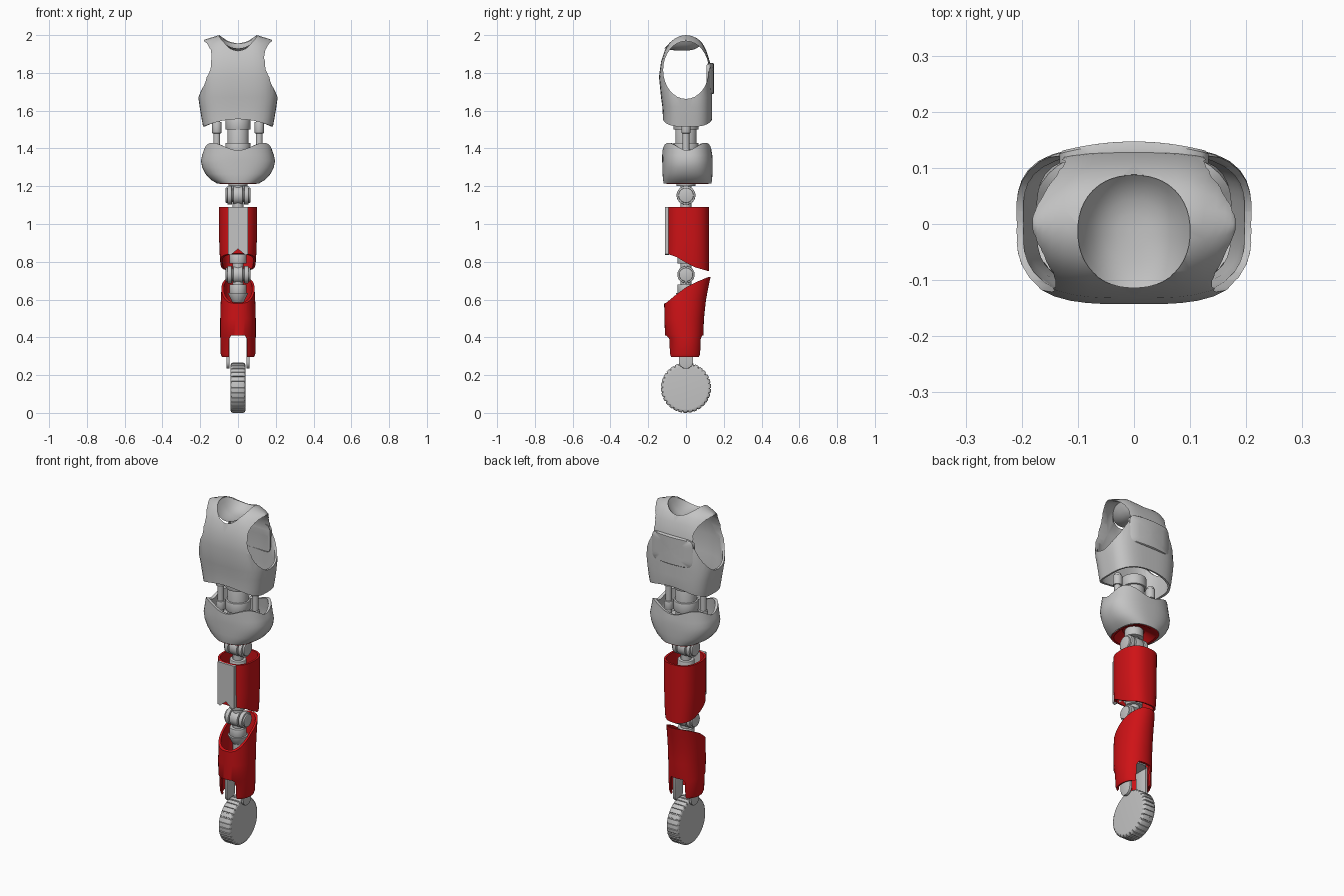
import bpy, bmesh, math
from mathutils import Vector, Matrix

if "Cube" in bpy.data.objects:
    bpy.data.objects.remove(bpy.data.objects["Cube"])


def material(name, rgb):
    m = bpy.data.materials.new(name)
    m.diffuse_color = (*rgb, 1)
    m.use_nodes = True
    m.node_tree.nodes["Principled BSDF"].inputs["Base Color"].default_value = m.diffuse_color
    return m


GREY = material("light grey", (0.55, 0.55, 0.55))
RED = material("red", (0.62, 0.006, 0.008))


def add(name, bm, mat):
    bmesh.ops.recalc_face_normals(bm, faces=bm.faces)
    me = bpy.data.meshes.new(name)
    bm.to_mesh(me)
    bm.free()
    me.materials.append(mat)
    ob = bpy.data.objects.new(name, me)
    bpy.context.collection.objects.link(ob)
    return ob


def activate(ob):
    bpy.ops.object.select_all(action='DESELECT')
    ob.select_set(True)
    bpy.context.view_layer.objects.active = ob


def smooth(ob, angle=35):
    activate(ob)
    bpy.ops.object.shade_smooth_by_angle(angle=math.radians(angle))
    return ob


def modify(ob, kind, **settings):
    activate(ob)
    mod = ob.modifiers.new(kind.lower(), kind)
    for key, value in settings.items():
        setattr(mod, key, value)
    bpy.ops.object.modifier_apply(modifier=mod.name)


def cut(ob, cutter):
    cutter.hide_render = True
    modify(ob, 'BOOLEAN', object=cutter, operation='DIFFERENCE', solver='EXACT')
    bpy.data.objects.remove(cutter)


def oval(z, hx, y0, y1, n=2.0, count=48):
    """Squarish oval ring at height z."""
    pts = []
    for i in range(count):
        a = 2 * math.pi * i / count
        c, s = math.cos(a), math.sin(a)
        r = (abs(c) ** n + abs(s) ** n) ** (-1 / n)
        pts.append(Vector((hx * r * c, (y0 + y1) / 2 + (y1 - y0) / 2 * r * s, z)))
    return pts


def loft(name, rings, mat, caps=(False, False), wrap=False):
    bm = bmesh.new()
    vs = [[bm.verts.new(p) for p in ring] for ring in rings]
    k = len(vs[0])
    for a, b in list(zip(vs, vs[1:])) + ([(vs[-1], vs[0])] if wrap else []):
        for i in range(k):
            bm.faces.new((a[i], a[(i + 1) % k], b[(i + 1) % k], b[i]))
    for flag, ring in zip(caps, (vs[0], vs[-1])):
        if flag:
            bm.faces.new(ring)
    bmesh.ops.remove_doubles(bm, verts=bm.verts, dist=1e-5)
    return add(name, bm, mat)


def prism(name, pts, axis, lo, hi, mat):
    """Extrude 2D points along x (points are y,z) or y (points are x,z)."""
    make = (lambda p, t: Vector((t, *p))) if axis == 'x' else (lambda p, t: Vector((p[0], t, p[1])))
    return loft(name, [[make(p, t) for p in pts] for t in (lo, hi)], mat, (True, True))


def cylinder(name, r, depth, loc, axis='z', bevel=0.004, mat=GREY, r2=None):
    bm = bmesh.new()
    rot = Matrix.Rotation(math.pi / 2, 4, 'Y') if axis == 'x' else Matrix()
    bmesh.ops.create_cone(bm, cap_ends=True, segments=32, radius1=r, radius2=r2 or r,
                          depth=depth, matrix=Matrix.Translation(loc) @ rot)
    ob = add(name, bm, mat)
    if bevel:
        modify(ob, 'BEVEL', width=bevel, segments=2, limit_method='ANGLE')
    return smooth(ob)


def ellipse(cy, cz, hy, hz, count=32):
    return [(cy + hy * math.cos(2 * math.pi * i / count), cz + hz * math.sin(2 * math.pi * i / count))
            for i in range(count)]


# Torso shell: arched loft, with arm and neck openings
rings = []
for z, hx, y0, y1 in [(1.515, .185, -.122, .137), (1.56, .193, -.122, .138), (1.62, .203, -.125, .138),
                      (1.67, .21, -.132, .138), (1.78, .206, -.143, .138), (1.86, .197, -.132, .126),
                      (1.92, .189, -.112, .107), (1.96, .184, -.088, .085), (1.983, .182, -.06, .06),
                      (1.996, .181, -.03, .03), (2.0, .18, 0, 0)]:
    ring = oval(z, hx, y0, y1, 3.3)
    for p in ring:
        if z < 1.52:
            p.z += .04 * (1 - (p.x / hx) ** 2)
        if z > 1.9:
            p.z -= .025 * max(0, (abs(p.x) - .1) / .08)
    rings.append(ring)
torso = loft("torso_shell", rings, GREY)
modify(torso, 'SOLIDIFY', thickness=.012, offset=-1)
cut(torso, prism("arm_cutter", ellipse(0, 1.815, .121, .153), 'x', -.4, .4, GREY))
cut(torso, loft("neck_cutter", [oval(z, .1, -.113, .087, 2.2) for z in (1.88, 2.1)], GREY, (True, True)))
smooth(torso, 40)

# Neck dish closing the collar
rings = []
for s in (1, .9, .75, .55, .3, .08):
    ring = oval(0, .101 * s, -.013 - .101 * s, -.013 + .101 * s, 2.2)
    for p in ring:
        rim = 1.995 - 5 * ((p.y + .013) / s - .013) ** 2
        p.z = 1.918 + (rim - 1.918) * s ** 3
    rings.append(ring)
smooth(loft("neck_dish", rings, GREY, (False, True)), 60)

# Raised back panel that follows the curve of the shell
rings = []
for s, lift in ((1, -.012), (1, .006), (.96, .01), (.6, .01), (.3, .01), (.05, .01)):
    ring = oval(0, .133 * s, -.082 * s, .082 * s, 7)
    rings.append([Vector((p.x, .137 + lift - 1.0 * p.x ** 2, 1.77 + p.y)) for p in ring])
smooth(loft("back_panel", rings, GREY, (False, True)), 40)

# Waist column and side rods
cylinder("waist_column", .056, .25, (0, 0, 1.4))
cylinder("waist_collar_top", .066, .06, (0, 0, 1.53))
cylinder("waist_collar_bottom", .066, .06, (0, 0, 1.40))
for side in (-1, 1):
    cylinder("waist_rod", .018, .26, (side * .112, 0, 1.42), bevel=0)
    cylinder("rod_sleeve", .025, .06, (side * .112, 0, 1.51))
    cylinder("rod_foot", .026, .05, (side * .112, 0, 1.37))

# Pelvis bowl with a wavy rim
rings = []
for z, hx, y0, y1 in [(1.215, .112, -.118, .135), (1.235, .145, -.122, .138), (1.265, .172, -.124, .14),
                      (1.30, .19, -.125, .141), (1.335, .196, -.126, .141), (1.365, .19, -.126, .139),
                      (1.39, .18, -.124, .135)]:
    ring = oval(z, hx, y0, y1, 2.5)
    if z == 1.39:
        for i, p in enumerate(ring):
            p.z += .04 * math.sin(4 * math.pi * i / 48) ** 2
    rings.append(ring)
pelvis = loft("pelvis_bowl", rings, GREY)
modify(pelvis, 'SOLIDIFY', thickness=.016, offset=-1)
smooth(pelvis, 45)
smooth(loft("pelvis_floor", [oval(1.295, .178, -.113, .128, 2.5), oval(1.285, .05, -.05, .05)],
            GREY, (False, True)))
# Red lining under the pelvis
smooth(loft("pelvis_lining", [oval(1.213, .111, -.117, .134, 2.5), oval(1.213, .098, -.104, .12, 2.5),
                              oval(1.25, .06, -.06, .06)], RED, (False, True)))


def joint(label, z, r):
    """Hinge: hub, flanges, end caps and the necks above and below."""
    cylinder(label + "_axle", r * .72, .12, (0, 0, z), 'x', 0)
    cylinder(label + "_hub", r, .052, (0, 0, z), 'x')
    for side in (-1, 1):
        cylinder(label + "_flange", r, .024, (side * .044, 0, z), 'x')
        cylinder(label + "_cap", r * .8, .012, (side * .06, 0, z), 'x')
    for s in (-1, 1):
        cylinder(label + "_neck", .028, .07, (0, 0, z + s * .055), bevel=0)


joint("hip", 1.152, .05)
cylinder("hip_socket", .05, .05, (0, 0, 1.225))
cylinder("thigh_core", .045, .16, (0, 0, 1.0))
joint("knee", .732, .046)
cylinder("knee_socket_top", .045, .05, (0, 0, .815))
cylinder("thigh_shaft", .03, .16, (0, 0, .90), bevel=0)
cylinder("knee_socket_bottom", .045, .05, (0, 0, .655))
cylinder("knee_cone", .03, .05, (0, 0, .61), r2=.055)
cylinder("shin_shaft", .028, .16, (0, 0, .52), bevel=0)

# Thigh shell with a sloping lower edge
thigh = loft("thigh_shell", [oval(z, hx, -.104, .122, 2.5) for z, hx in
                             ((.72, .086), (.82, .096), (.92, .1), (1.09, .101))], RED)
modify(thigh, 'SOLIDIFY', thickness=.012, offset=-1)
cut(thigh, prism("thigh_cutter", [(-.2, .87), (-.105, .845), (-.05, .825), (0, .795), (.05, .77), (.12, .75),
                                  (.2, .74), (.2, .6), (-.2, .6)], 'x', -.3, .3, RED))
smooth(thigh)
# Grey front plate with a notched lower edge
prism("thigh_plate", [(-.054, 1.09), (-.054, .842), (-.04, .835), (0, .868), (.04, .835), (.054, .842),
                      (.054, 1.09)], 'y', -.112, -.09, GREY)

# Shin shell: sloping top edge, slot at the bottom for the fork
shin = loft("shin_shell", [oval(z, hx, y0, y1, 2.2) for z, hx, y0, y1 in
                           ((.3, .074, -.08, .07), (.315, .08, -.084, .074), (.40, .082, -.088, .077),
                            (.415, .082, -.1, .08), (.5, .082, -.102, .083), (.6, .079, -.104, .094),
                            (.67, .075, -.1, .107), (.74, .07, -.1, .122))], RED)
modify(shin, 'SOLIDIFY', thickness=.012, offset=-1)
cut(shin, prism("shin_top_cutter", [(.2, .73), (.115, .718), (.06, .695), (0, .665), (-.06, .62), (-.102, .585),
                                    (-.2, .54), (-.2, .9), (.2, .9)], 'x', -.3, .3, RED))
cut(shin, prism("slot_cutter", [(-.048, .2), (.048, .2), (.048, .39), (.036, .41), (-.036, .41), (-.048, .39)],
                'y', -.3, .3, RED))
smooth(shin)

# Fork holding the wheel
arm = [(.038, .43), (-.038, .43)] + [(.038 * math.cos(a), .272 + .038 * math.sin(a))
                                     for a in [math.pi + math.pi * i / 12 for i in range(13)]]
for side in (-1, 1):
    lo, hi = sorted((side * .045, side * .061))
    fork = prism("fork_arm", arm, 'x', lo, hi, GREY)
    modify(fork, 'BEVEL', width=.003, segments=2, limit_method='ANGLE')
    smooth(fork)
smooth(loft("fork_bridge", [oval(z, .068, -.075, .062) for z in (.415, .45)], GREY, (True, True)))

# Treaded wheel
TEETH, R = 30, .133
rings = []
for x, r, depth in ((-.04, .112, 0), (-.039, .122, 0), (-.034, .13, .003), (-.028, R, .005),
                    (.028, R, .005), (.034, .13, .003), (.039, .122, 0), (.04, .112, 0)):
    ring = []
    for i in range(TEETH):
        for f, groove in ((0, 0), (.36, 0), (.72, 0), (.76, 1), (.96, 1)):
            a = 2 * math.pi * (i + f) / TEETH
            q = r - depth * groove
            ring.append(Vector((x, q * math.cos(a), R + q * math.sin(a))))
    rings.append(ring)
smooth(loft("wheel", rings, GREY, (True, True)))
